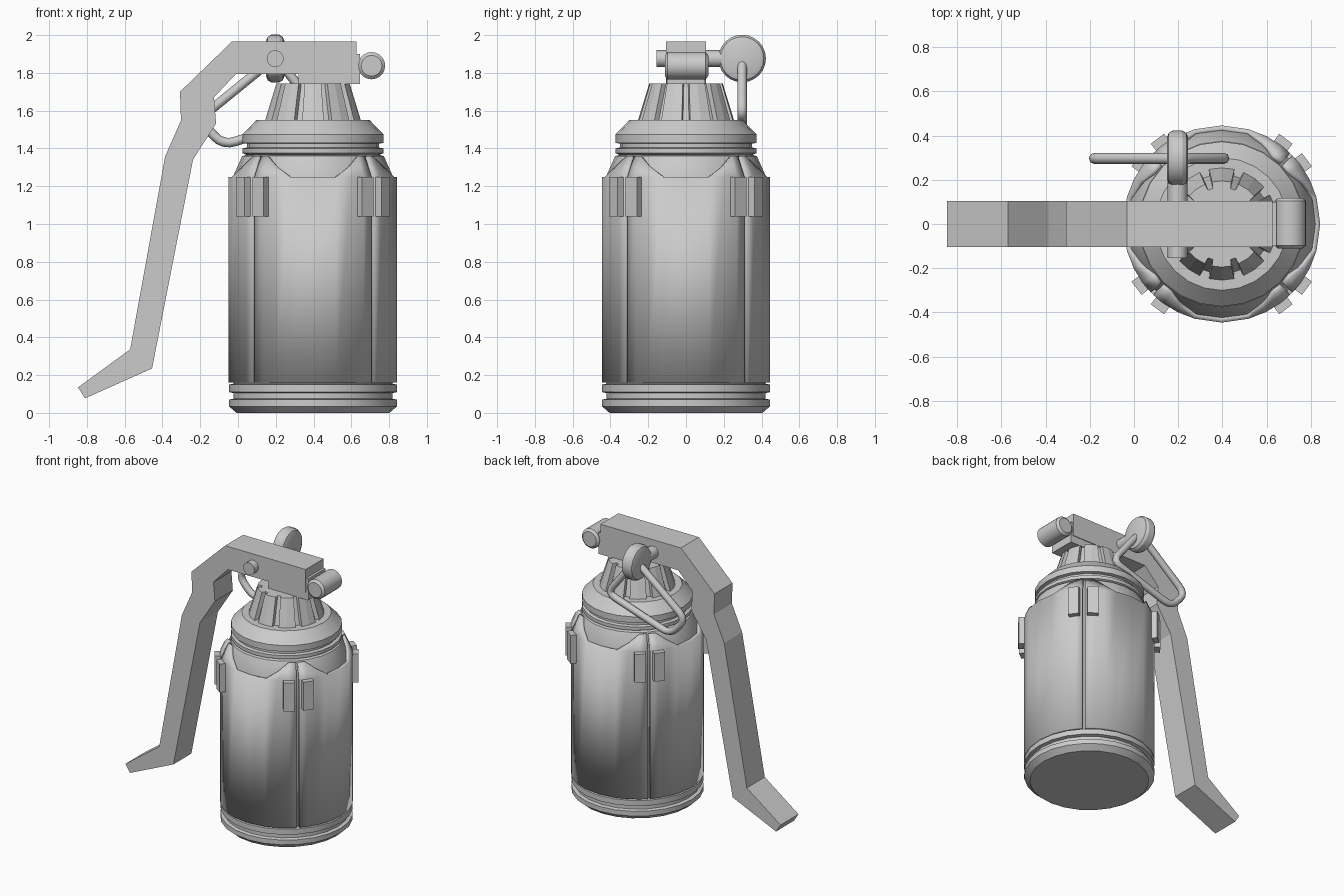
import bpy, bmesh
from math import sin, cos, radians, pi
from mathutils import Vector, Matrix

if "Cube" in bpy.data.objects:
    bpy.data.objects.remove(bpy.data.objects["Cube"])

CX = 0.397  # canister axis


def make(name, bm, loc=(0, 0, 0), smooth=None):
    bmesh.ops.recalc_face_normals(bm, faces=bm.faces)
    me = bpy.data.meshes.new(name)
    bm.to_mesh(me)
    bm.free()
    ob = bpy.data.objects.new(name, me)
    ob.location = loc
    bpy.context.collection.objects.link(ob)
    if smooth:
        me.shade_smooth()
        me.set_sharp_from_angle(angle=radians(smooth))
    return ob


def lathe(name, profile, n, loc, axis='Z', radius=None):
    """Stack rings (r, h) about an axis and cap both ends."""
    bm = bmesh.new()
    rot = {'Z': Matrix(), 'Y': Matrix.Rotation(-pi / 2, 4, 'X'),
           'X': Matrix.Rotation(pi / 2, 4, 'Y')}[axis]
    rings = []
    for r, h in profile:
        rings.append([bm.verts.new(rot @ Vector((r * cos(2 * pi * i / n), r * sin(2 * pi * i / n), h)))
                      for i in range(n)])
    for a, b in zip(rings, rings[1:]):
        for i in range(n):
            j = (i + 1) % n
            bm.faces.new((a[i], a[j], b[j], b[i]))
    bm.faces.new(rings[0])
    bm.faces.new(rings[-1])
    return make(name, bm, loc, 30)


def extrude_y(name, pts, half):
    """Side profile in x/z given thickness along y."""
    bm = bmesh.new()
    f = bm.faces.new([bm.verts.new((x, -half, z)) for x, z in pts])
    new = bmesh.ops.extrude_face_region(bm, geom=[f])['geom']
    bmesh.ops.translate(bm, vec=(0, 2 * half, 0), verts=[v for v in new if isinstance(v, bmesh.types.BMVert)])
    return make(name, bm)


# Canister core with base rings, neck rings and collar
lathe("canister_core", [
    (.405, 0), (.445, .035), (.445, .07), (.42, .075), (.42, .105), (.445, .11),
    (.445, .15), (.42, .155), (.424, 1.25), (.375, 1.36), (.352, 1.365),
    (.373, 1.375), (.373, 1.40), (.35, 1.405), (.35, 1.425), (.373, 1.43),
    (.373, 1.475), (.30, 1.55)], 24, (CX, 0, 0))

# Four shell panels, each with a notch in the top edge
for k in range(4):
    bm = bmesh.new()

    def pt(a, z):
        r = .446 - max(0, z - 1.25) * .45
        a = radians(a)
        return bm.verts.new((r * sin(a), -r * cos(a), z))
    angs = [-44, -37, -27, -16, 0, 16, 27, 37, 44]
    low = [pt(a, .16) for a in angs]
    mid = [pt(a, 1.25) for a in angs]
    top = [pt(a, 1.305 if abs(a) == 27 else 1.36) if abs(a) > 16 else m for a, m in zip(angs, mid)]
    for i in range(8):
        bm.faces.new((low[i], low[i + 1], mid[i + 1], mid[i]))
        corners = list(dict.fromkeys((mid[i], mid[i + 1], top[i + 1], top[i])))
        if len(corners) > 2:
            bm.faces.new(corners)
    ob = make("shell_panel", bm, (CX, 0, 0), 25)
    ob.rotation_euler.z = k * pi / 2
    mod = ob.modifiers.new("thickness", 'SOLIDIFY')
    mod.thickness, mod.offset = .028, -1

# Pairs of raised pads either side of each seam
for k in range(4):
    for off in (-8, 8):
        a = radians(45 + 90 * k + off)
        bm = bmesh.new()
        bmesh.ops.create_cube(bm, size=1, matrix=Matrix.Diagonal((.06, .075, .21, 1)))
        ob = make("side_pad", bm, (CX + .453 * cos(a), .453 * sin(a), 1.145))
        ob.rotation_euler.z = a

# Fluted cone under the fuse head
bm = bmesh.new()
flutes = 10
rings = []
for r, z in ((.257, 1.54), (.195, 1.743)):
    ring = []
    for i in range(flutes):
        for d, ri in ((-13, r), (0, r), (13, r), (14, r - .03), (22, r - .03)):
            a = radians(i * 360 / flutes + d - 90)
            ring.append(bm.verts.new((ri * cos(a), ri * sin(a), z)))
    rings.append(ring)
n = len(rings[0])
for i in range(n):
    j = (i + 1) % n
    bm.faces.new((rings[0][i], rings[0][j], rings[1][j], rings[1][i]))
for ring in rings:
    bm.faces.new(ring)
make("fluted_cone", bm, (CX, 0, 0))

# Fuse head, hinge roller and safety lever
extrude_y("fuse_head", [(.32, 1.74), (.645, 1.74), (.645, 1.90), (.32, 1.90)], .10)
lathe("hinge_roller", [(.055, -.115), (.072, -.10), (.072, .10), (.055, .115)], 20,
      (.707, .003, 1.838), 'Y')
extrude_y("safety_lever", [
    (.627, 1.966), (-.032, 1.966), (-.307, 1.70), (-.302, 1.548), (-.386, 1.357),
    (-.571, .336), (-.847, .135), (-.81, .077), (-.455, .235), (-.238, 1.341),
    (-.116, 1.532), (-.127, 1.67), (-.01, 1.795), (.627, 1.795)], .105)

# Pin through the lever and its end disc
lathe("safety_pin", [(.045, -.155), (.045, .22)], 16, (.197, 0, 1.875), 'Y')
lathe("pin_disc", [(.095, -.048), (.115, -.04), (.126, -.022), (.126, .022), (.115, .04), (.095, .048)],
      24, (.197, .297, 1.876), 'X')

# Pull ring: triangle of wire with rounded corners
tri = [Vector((x, .297, z)) for x, z in ((.20, 1.885), (-.205, 1.555), (-.08, 1.415), (.435, 1.585))]
path = []
for i, p in enumerate(tri):
    a = p + (tri[i - 1] - p).normalized() * .07
    b = p + (tri[(i + 1) % 4] - p).normalized() * .07
    for t in (0, .25, .5, .75, 1):
        path.append(a * (1 - t) ** 2 + p * 2 * t * (1 - t) + b * t * t)
cu = bpy.data.curves.new("pull_ring", 'CURVE')
cu.dimensions = '3D'
cu.bevel_depth, cu.bevel_resolution = .025, 2
sp = cu.splines.new('POLY')
sp.points.add(len(path) - 1)
for q, p in zip(sp.points, path):
    q.co = (*p, 1)
sp.use_cyclic_u = True
bpy.context.collection.objects.link(bpy.data.objects.new("pull_ring", cu))
